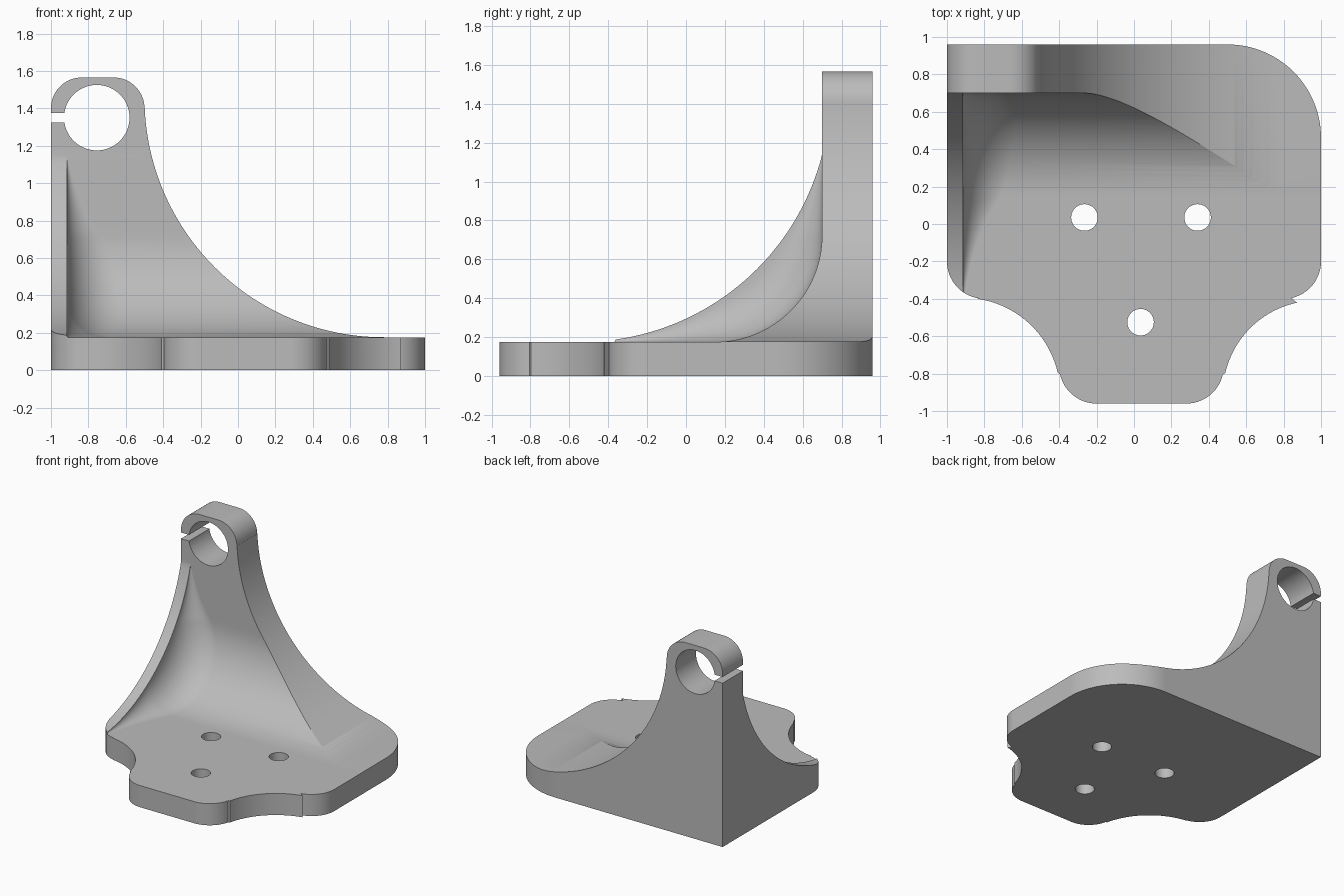
import bpy, bmesh
from math import sin, cos, pi, radians, sqrt
from mathutils import Vector

cube = bpy.data.objects.get("Cube")
if cube:
    bpy.data.objects.remove(cube, do_unlink=True)

grey = bpy.data.materials.new("plain grey")
grey.use_nodes = True
COLOUR = (0.5, 0.5, 0.5, 1)
grey.diffuse_color = COLOUR
grey.node_tree.nodes["Principled BSDF"].inputs["Base Color"].default_value = COLOUR


def arc(cx, cy, r, start, end, steps=16):
    """Points of an arc, angles in degrees."""
    angles = [radians(start + (end - start) * i / steps) for i in range(steps + 1)]
    return [(cx + r * cos(a), cy + r * sin(a)) for a in angles]


def loft(name, rings):
    """Closed solid through equal-length rings of 3D points."""
    bm = bmesh.new()
    rows = [[bm.verts.new(p) for p in ring] for ring in rings]
    n = len(rows[0])
    for a, b in zip(rows, rows[1:]):
        for i in range(n):
            j = (i + 1) % n
            bm.faces.new((a[i], a[j], b[j], b[i]))
    bm.faces.new(rows[0][::-1])
    bm.faces.new(rows[-1])
    bmesh.ops.remove_doubles(bm, verts=bm.verts, dist=1e-5)
    bmesh.ops.recalc_face_normals(bm, faces=bm.faces)
    mesh = bpy.data.meshes.new(name)
    bm.to_mesh(mesh)
    bm.free()
    obj = bpy.data.objects.new(name, mesh)
    bpy.context.collection.objects.link(obj)
    mesh.materials.append(grey)
    return obj


def upright(name, outline, z0, z1):
    return loft(name, [[(x, y, z) for x, y in outline] for z in (z0, z1)])


def crosswise(name, profile, y0, y1):
    return loft(name, [[(x, y, z) for x, z in profile] for y in (y0, y1)])


def combine(target, tool, operation):
    mod = target.modifiers.new(operation, "BOOLEAN")
    mod.operation, mod.object, mod.solver = operation, tool, "EXACT"
    bpy.context.view_layer.objects.active = target
    bpy.ops.object.modifier_apply(modifier=mod.name)
    bpy.data.objects.remove(tool, do_unlink=True)


# Plate outline, carried up through the whole height
FLOOR, WALL, SWEEP = 0.175, 0.70, 1.28
outline = [(-1, 0.96)]
outline += arc(-0.8, -0.2, 0.2, 180, 262)
outline += arc(-0.91, -0.91, 0.515, 82, 13, 24)
outline += arc(-0.2, -0.76, 0.2, 193, 270)
outline += arc(0.28, -0.76, 0.2, 270, 347)
outline += arc(0.975, -0.91, 0.5, 167, 102, 24)
outline += arc(0.8, -0.2, 0.2, 282, 360)
outline += arc(0.5, 0.46, 0.5, 0, 90, 32)
bracket = upright("corner_bracket", outline, -0.5, 2)

# Swooping front profile with the rounded clamp head
profile = [(-1.002, 0), (1.2, 0), (1.2, FLOOR + 0.001)]
profile += arc(0.78, FLOOR + 0.001 + SWEEP, SWEEP, 270, 182.5, 72)
profile += arc(-0.665, 1.4, 0.165, 0, 90)
profile += arc(-0.835, 1.4, 0.165, 90, 180)
combine(bracket, crosswise("front_profile", profile, -1.5, 1.5), "INTERSECT")

# Hollow in front of the wall: large cove, blended into a thin side rib
COVE, RIB = 0.55, -0.915
rim = Vector((-0.54, FLOOR + SWEEP))
path = [(WALL, 3, -1, 0)]
path += [(WALL, 1.2 - 0.475 * i / 20, -1, 0) for i in range(20)]
for i in range(33):
    a = radians(-90 * i / 32)
    path.append((WALL - COVE + COVE * cos(a), FLOOR + COVE + COVE * sin(a),
                 -cos(a), -sin(a)))
path += [(WALL - COVE - 0.7 * i / 24, FLOOR, 0, 1) for i in range(1, 25)]
path.append((-2, FLOOR, 0, 1))


def blend_size(p, n):
    """Distance from the cove to the rib's curved rim."""
    rel = p - rim
    gap = rel.length_squared - SWEEP ** 2
    b = rel.dot(n)
    if gap <= 0 or b >= 0 or b * b <= gap:
        return 0
    d = -b - sqrt(b * b - gap)
    return d if d > 0.002 else 0


spine = []
for y, z, ny, nz in path:
    p, n = Vector((y, z)), Vector((ny, nz))
    spine.append((p, n, blend_size(p, n)))


def hollow_ring(angle, x=None):
    ring = []
    for p, n, d in spine:
        q = p + n * d * (1 - sin(angle))
        ring.append((RIB + d * (1 - cos(angle)) if x is None else x, q.x, q.y))
    end = RIB if x is None else x
    return ring + [(end, -2, 3)]


rings = [hollow_ring(0, -1.2)]
rings += [hollow_ring(pi / 2 * i / 14) for i in range(15)]
rings.append(hollow_ring(pi / 2, 2))
combine(bracket, loft("hollow", rings), "DIFFERENCE")

# Clamp bore with its slit, and three plate holes
bore = arc(-0.755, 1.35, 0.175, 0, 360, 64)[:-1]
combine(bracket, crosswise("bore", bore, 0.5, 1.2), "DIFFERENCE")
slit = [(-1.2, 1.325), (-0.85, 1.325), (-0.85, 1.375), (-1.2, 1.375)]
combine(bracket, crosswise("slit", slit, 0.5, 1.2), "DIFFERENCE")
for x, y in ((-0.265, 0.035), (0.34, 0.035), (0.035, -0.525)):
    hole = arc(x, y, 0.071, 0, 360, 40)[:-1]
    combine(bracket, upright("hole", hole, -0.2, 0.4), "DIFFERENCE")

# Smooth curves, crisp edges
bpy.ops.object.select_all(action="DESELECT")
bracket.select_set(True)
bpy.context.view_layer.objects.active = bracket
bpy.ops.object.shade_smooth_by_angle(angle=radians(20))
normals = bracket.modifiers.new("flat_faces", "WEIGHTED_NORMAL")
normals.keep_sharp = True
